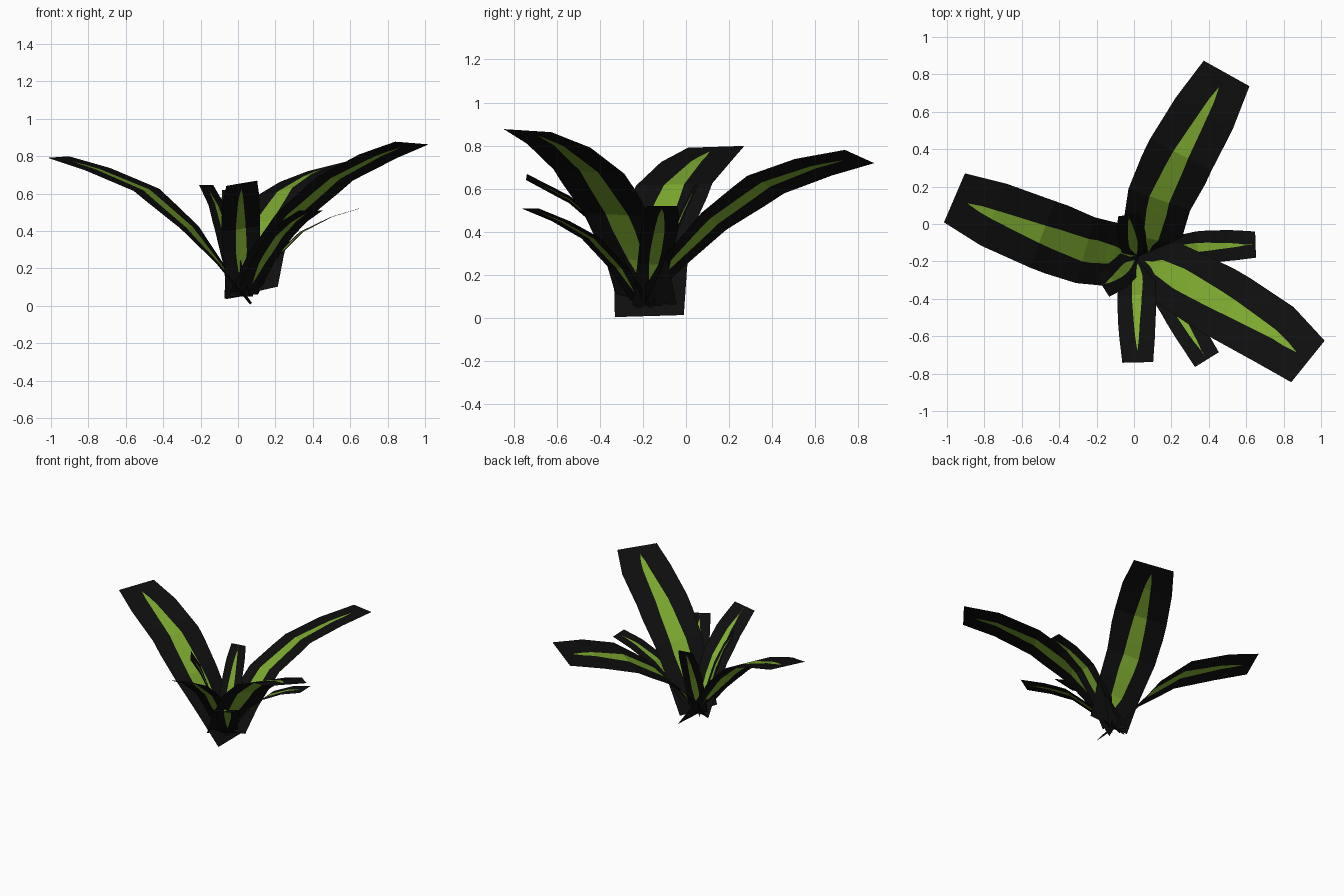
import bpy, bmesh
from mathutils import Vector


def material(name, rgb):
    m = bpy.data.materials.new(name)
    m.diffuse_color = (*rgb, 1)
    return m


BLACK = material("leaf_black", (0.0045, 0.0045, 0.0045))
GREEN = material("leaf_green", (0.21, 0.41, 0.03))
SUB = 3  # rows per path segment


def lerp_profile(prof, t):
    for (t0, a), (t1, b) in zip(prof, prof[1:]):
        if t <= t1:
            return a + (b - a) * max(0, t - t0) / (t1 - t0)
    return prof[-1][1]


def leaf(name, path, widths, stripe, roll=0.0):
    """Flat strip along a path (base to tip) with a tapering green midrib cut into it."""
    pts = [Vector(p) for p in path]
    n = len(pts) - 1
    sides = []
    for i in range(n + 1):
        d = pts[min(i + 1, n)] - pts[max(i - 1, 0)]
        s = Vector((d.y, -d.x, 0)).normalized()
        s.z = roll
        sides.append(s)
    base, mid, tip = widths
    w_prof = [(0, base), (0.3, (base + mid) / 2), (0.55, mid), (0.8, mid * 0.93), (1, tip)]
    s_prof = [(0, 0), (0.1, 0), (0.2, 0.7), (0.35, 1), (0.55, 0.85), (0.75, 0.5), (0.9, 0.2), (0.92, 0), (1, 0)]
    bm = bmesh.new()
    rows = []
    for k in range(n * SUB + 1):
        i = min(k // SUB, n - 1)
        f = k / SUB - i
        c = pts[i].lerp(pts[i + 1], f)
        s = sides[i].lerp(sides[i + 1], f)
        t = k / (n * SUB)
        w = lerp_profile(w_prof, t) / 2
        g = lerp_profile(s_prof, t) * stripe / 2
        rows.append([bm.verts.new(c + s * o) for o in (-w, -g, g, w)])
    for a, b in zip(rows, rows[1:]):
        for j in range(3):
            face = bm.faces.new((a[j], a[j + 1], b[j + 1], b[j]))
            face.material_index = 1 if j == 1 else 0
    bmesh.ops.remove_doubles(bm, verts=bm.verts, dist=0.0005)
    me = bpy.data.meshes.new(name)
    bm.to_mesh(me)
    bm.free()
    me.materials.append(BLACK)
    me.materials.append(GREEN)
    bpy.context.collection.objects.link(bpy.data.objects.new(name, me))


# Three large outer leaves
leaf("large_leaf_back", [(0.07, -0.19, 0.07), (0.09, -0.08, 0.24), (0.135, 0.13, 0.45),
                         (0.25, 0.37, 0.62), (0.375, 0.59, 0.70), (0.495, 0.805, 0.75)],
     (0.29, 0.375, 0.28), 0.115, 0.22)
leaf("large_leaf_left", [(0.07, -0.17, 0.01), (-0.1, -0.165, 0.23), (-0.26, -0.14, 0.42),
                         (-0.49, -0.055, 0.62), (-0.75, 0.05, 0.73), (-0.96, 0.14, 0.795)],
     (0.32, 0.385, 0.285), 0.13, 0.03)
leaf("large_leaf_right", [(0.02, -0.18, 0.07), (0.13, -0.23, 0.27), (0.29, -0.32, 0.48),
                          (0.52, -0.45, 0.68), (0.75, -0.59, 0.80), (0.93, -0.735, 0.87)],
     (0.3, 0.385, 0.285), 0.125, 0.05)

# Small inner leaves
leaf("small_leaf_right", [(0.06, -0.18, 0.06), (0.19, -0.15, 0.25), (0.34, -0.125, 0.395),
                          (0.5, -0.115, 0.475), (0.65, -0.11, 0.52)], (0.14, 0.175, 0.14), 0.055)
leaf("small_leaf_front_right", [(0.05, -0.2, 0.06), (0.13, -0.31, 0.23), (0.22, -0.44, 0.37),
                                (0.3, -0.58, 0.45), (0.39, -0.725, 0.51)], (0.14, 0.17, 0.15), 0.05)
leaf("small_leaf_front", [(0.02, -0.18, 0.05), (0.02, -0.27, 0.23), (0.015, -0.38, 0.41),
                          (0.015, -0.54, 0.55), (0.02, -0.74, 0.655)],
     (0.17, 0.21, 0.165), 0.06, -0.17)
leaf("small_leaf_left", [(0.02, -0.18, 0.05), (-0.03, -0.22, 0.22), (-0.07, -0.26, 0.4),
                         (-0.115, -0.295, 0.54), (-0.17, -0.33, 0.645)], (0.14, 0.16, 0.14), 0.05)
leaf("small_leaf_back", [(0.02, -0.18, 0.05), (0.0, -0.13, 0.2), (-0.01, -0.07, 0.36),
                         (-0.02, -0.01, 0.5), (-0.03, 0.05, 0.62)], (0.13, 0.15, 0.11), 0.05)
